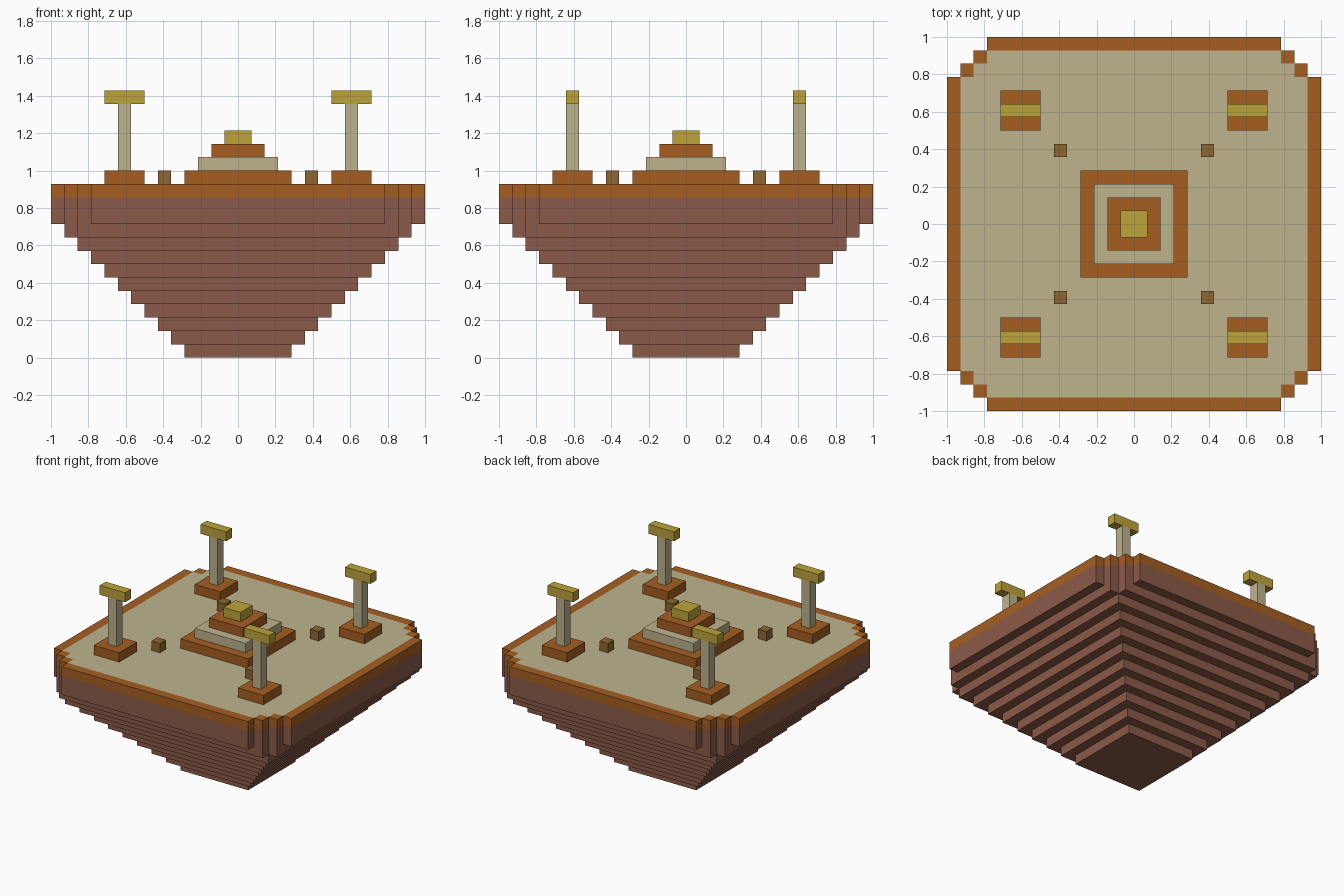
import bpy
import bmesh

if "Cube" in bpy.data.objects:
    bpy.data.objects.remove(bpy.data.objects["Cube"], do_unlink=True)

U = 1 / 14  # one block


def material(name, rgb):
    # sRGB bytes to linear values
    lin = [((c / 255 + 0.055) / 1.055) ** 2.4 for c in rgb]
    mat = bpy.data.materials.new(name)
    mat.use_nodes = True
    mat.diffuse_color = (*lin, 1)
    mat.node_tree.nodes["Principled BSDF"].inputs["Base Color"].default_value = (*lin, 1)
    return mat


EARTH = material("brown earth", (140, 91, 72))
ORANGE = material("burnt orange", (165, 95, 33))
SAND = material("pale sand", (191, 180, 141))
GOLD = material("gold", (189, 164, 58))
OCHRE = material("dark ochre", (141, 103, 49))


def outline(half, edge):
    """Square of the given half width whose corners step in, block by block, beyond edge."""
    quarter = [(half, edge)]
    for i in range(half - edge):
        quarter += [(half - i - 1, edge + i), (half - i - 1, edge + i + 1)]
    points = []
    for _ in range(4):
        points += quarter
        quarter = [(-y, x) for x, y in quarter]
    return points


def rect(x0, x1, y0, y1):
    return [(x0, y0), (x1, y0), (x1, y1), (x0, y1)]


def build(name, mat, prisms):
    """One object from prisms given as (outline, bottom, top) in blocks."""
    bm = bmesh.new()
    for points, z0, z1 in prisms:
        low = [bm.verts.new((x * U, y * U, z0 * U)) for x, y in points]
        high = [bm.verts.new((x * U, y * U, z1 * U)) for x, y in points]
        bm.faces.new(low[::-1])
        bm.faces.new(high)
        for i in range(len(points)):
            j = (i + 1) % len(points)
            bm.faces.new((low[i], low[j], high[j], high[i]))
    bmesh.ops.recalc_face_normals(bm, faces=bm.faces)
    mesh = bpy.data.meshes.new(name)
    bm.to_mesh(mesh)
    bm.free()
    mesh.materials.append(mat)
    obj = bpy.data.objects.new(name, mesh)
    bpy.context.collection.objects.link(obj)
    return obj


# Stepped underside, widening one block per layer, with a taller top layer
layers = [(outline(4 + k, min(4 + k, 21 - k)), k, k + 1) for k in range(10)]
layers.append((outline(14, 11), 10, 12))
build("island_underside", EARTH, layers)

# Sandy floor and the orange rim around it
build("floor", SAND, [(outline(13, 11), 12, 13)])
rim = []
for s in (-1, 1):
    a, b = sorted((13 * s, 14 * s))
    rim += [(rect(a, b, -11, 11), 12, 13), (rect(-11, 11, a, b), 12, 13)]
    for t in (-1, 1):
        for i, j in ((12, 11), (11, 12)):
            xs = sorted((i * s, (i + 1) * s))
            ys = sorted((j * t, (j + 1) * t))
            rim.append((rect(*xs, *ys), 12, 13))
build("rim", ORANGE, rim)

# Central stepped altar
for k, (part, mat) in enumerate((("altar_base", ORANGE), ("altar_step", SAND),
                                 ("altar_upper_step", ORANGE), ("altar_top", GOLD))):
    build(part, mat, [(outline(4 - k, 4 - k), 13 + k, 14 + k)])

# Four pillars with bases and caps, and four small blocks
for s, side in ((1, "left"), (-1, "right")):
    for t, end in ((-1, "front"), (1, "back")):
        tag = end + "_" + side

        def box(cx, cy, wx, wy):
            return rect(s * cx - wx / 2, s * cx + wx / 2, t * cy - wy / 2, t * cy + wy / 2)

        build("pillar_base_" + tag, ORANGE, [(box(8.5, 8.5, 3, 3), 13, 14)])
        build("pillar_" + tag, SAND, [(box(8.5, 8.5, 1, 1), 14, 19)])
        build("pillar_cap_" + tag, GOLD, [(box(8.5, 8.5, 3, 1), 19, 20)])
        build("small_block_" + tag, OCHRE, [(box(5.5, 5.5, 1, 1), 13, 14)])
